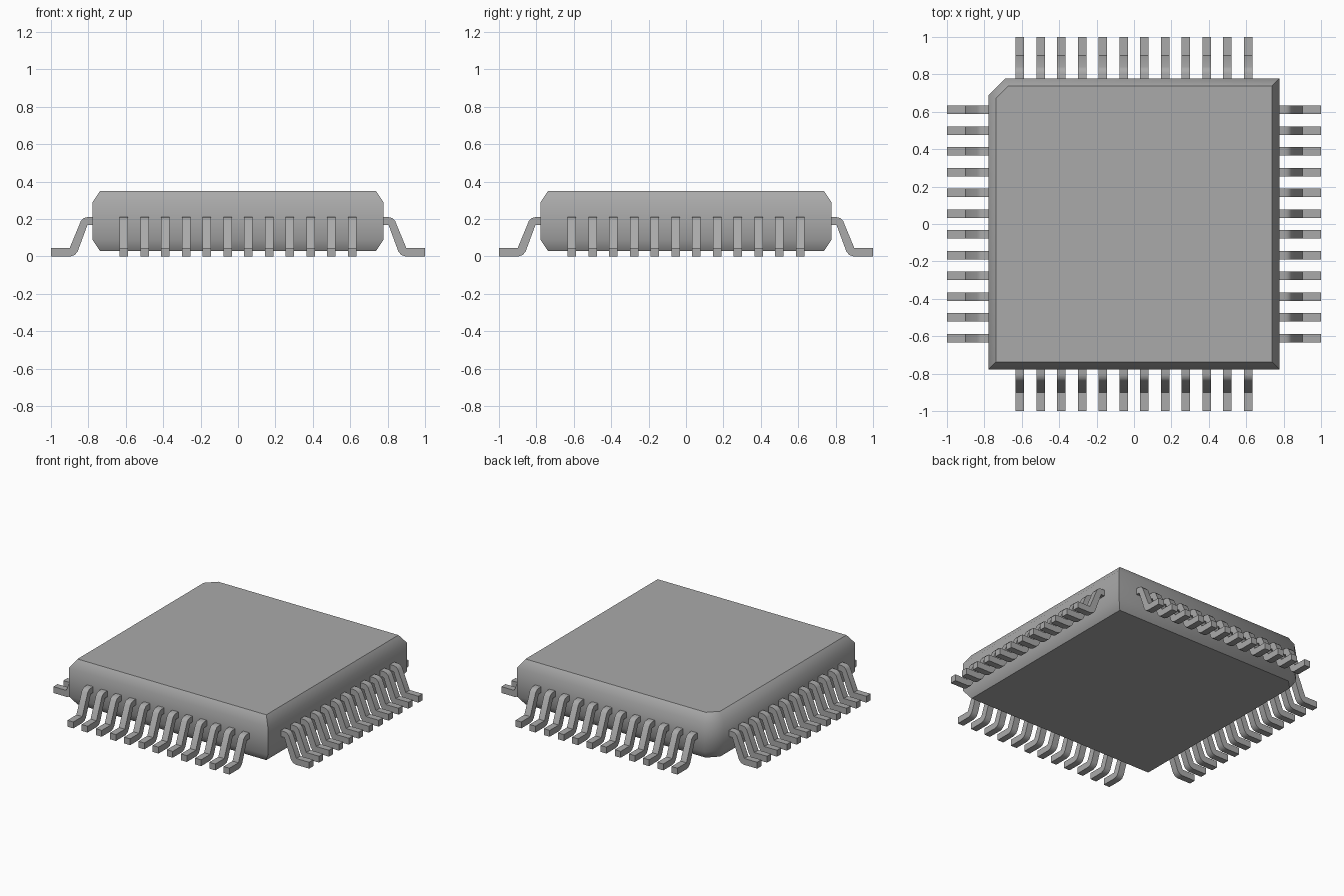
import bpy, bmesh, math
from mathutils import Matrix

cube = bpy.data.objects.get("Cube")
if cube:
    bpy.data.objects.remove(cube, do_unlink=True)

grey = bpy.data.materials.new("plain_grey")
grey.use_nodes = True
colour = (0.4, 0.4, 0.4, 1)
grey.diffuse_color = colour
grey.node_tree.nodes["Principled BSDF"].inputs["Base Color"].default_value = colour


def finish(bm, name, angle):
    """Turn a bmesh into a smooth-shaded object with sharp edges kept."""
    bmesh.ops.recalc_face_normals(bm, faces=bm.faces)
    mesh = bpy.data.meshes.new(name)
    bm.to_mesh(mesh)
    bm.free()
    mesh.materials.append(grey)
    obj = bpy.data.objects.new(name, mesh)
    bpy.context.collection.objects.link(obj)
    bpy.ops.object.select_all(action="DESELECT")
    obj.select_set(True)
    bpy.context.view_layer.objects.active = obj
    bpy.ops.object.shade_smooth_by_angle(angle=math.radians(angle))
    return obj


def bridge(bm, a, b):
    for i in range(len(a)):
        j = (i + 1) % len(a)
        bm.faces.new((a[i], a[j], b[j], b[i]))


# Package body: square with one cut corner, tapered at top and bottom
HALF, CUT = 0.778, 0.09
bm = bmesh.new()
rings = []
for z, inset in ((0.03, 0.04), (0.09, 0), (0.29, 0), (0.35, 0.04)):
    h = HALF - inset
    c = CUT - inset * (2 - math.sqrt(2))
    outline = [(-h, -h), (h, -h), (h, h), (c - h, h), (-h, h - c)]
    rings.append([bm.verts.new((x, y, z)) for x, y in outline])
for low, high in zip(rings, rings[1:]):
    bridge(bm, low, high)
bm.faces.new(rings[0])
bm.faces.new(rings[-1])
finish(bm, "package_body", 50)

# Gull-wing pin side profile: distance outward, height
PROFILE = [(0.76, 0.21), (0.805, 0.21), (0.825, 0.205), (0.84, 0.19),
           (0.9, 0.045), (1, 0.045), (1, 0), (0.895, 0), (0.872, 0.008),
           (0.857, 0.027), (0.805, 0.168), (0.76, 0.168)]
PINS, PITCH, WIDTH = 12, 0.111, 0.046


def pin_row(name, turn):
    bm = bmesh.new()
    for i in range(PINS):
        y = (i - (PINS - 1) / 2) * PITCH
        sides = [[bm.verts.new((r, y + s * WIDTH / 2, z)) for r, z in PROFILE]
                 for s in (-1, 1)]
        bridge(bm, *sides)
        for side in sides:
            bm.faces.new(side)
    bmesh.ops.transform(bm, verts=bm.verts,
                        matrix=Matrix.Rotation(turn * math.pi / 2, 4, "Z"))
    finish(bm, name, 50)


for turn, side in enumerate(("left", "back", "right", "front")):
    pin_row(side + "_pins", turn)
